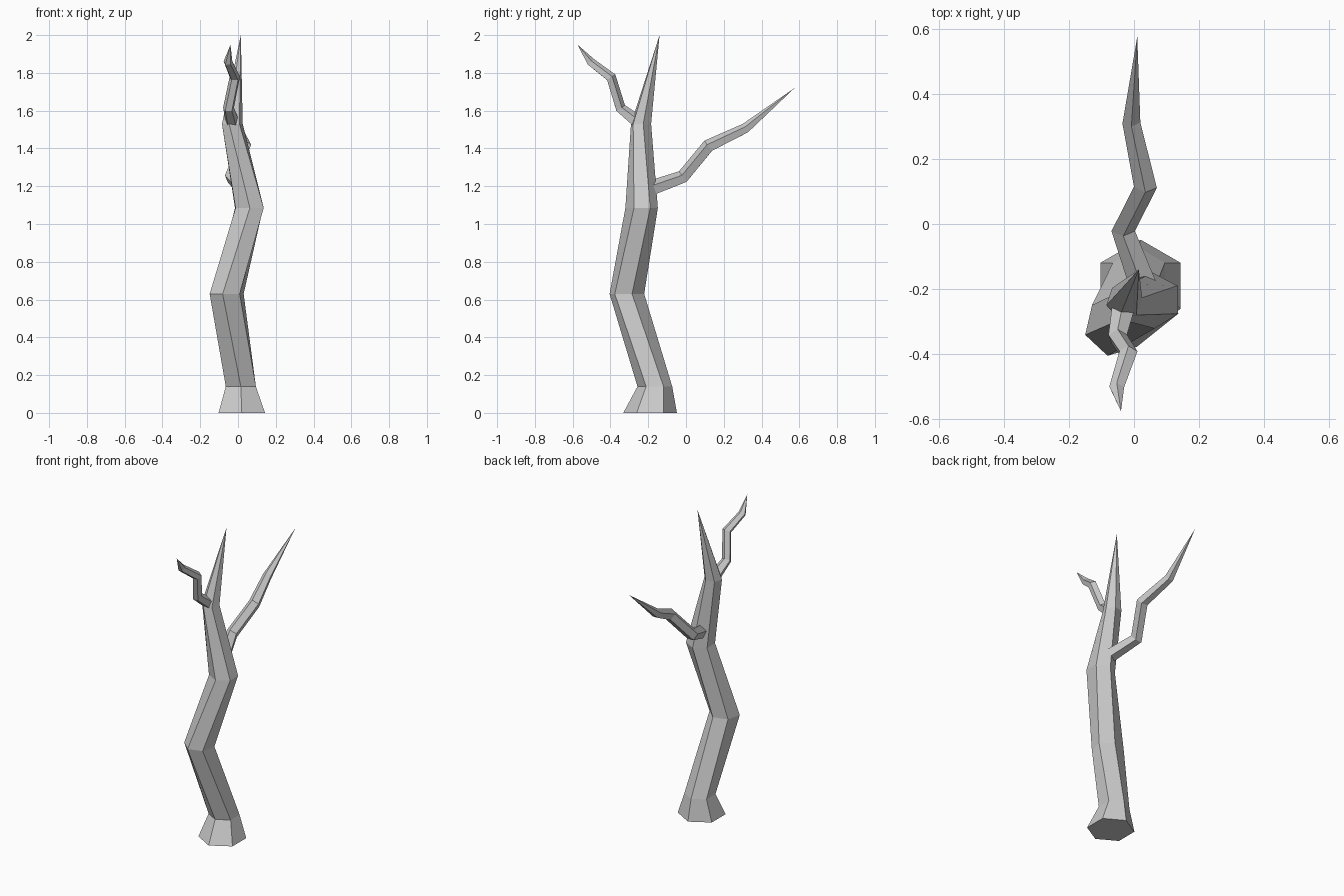
import bpy, bmesh
from math import cos, sin, radians
from mathutils import Vector

if "Cube" in bpy.data.objects:
    bpy.data.objects.remove(bpy.data.objects["Cube"])


def limb(name, rings, tip, sides, level=False):
    """Faceted tapering limb: rings are (centre, radius, phase in degrees)."""
    bm = bmesh.new()
    pts = [Vector(r[0]) for r in rings] + [Vector(tip)]
    loops = []
    for i, (_, radius, phase) in enumerate(rings):
        # ring plane: horizontal, or bisecting the bend
        n = (pts[i + 1] - pts[i]).normalized()
        if i:
            n = (n + (pts[i] - pts[i - 1]).normalized()).normalized()
        if level:
            n = Vector((0, 0, 1))
        u = Vector((1, 0, 0))
        u = (u - n * u.dot(n)).normalized()
        v = n.cross(u)
        loop = []
        for k in range(sides):
            a = radians(phase + 360 * k / sides)
            loop.append(bm.verts.new(pts[i] + radius * (u * cos(a) + v * sin(a))))
        loops.append(loop)
    end = bm.verts.new(pts[-1])
    for k in range(sides):
        j = (k + 1) % sides
        for a, b in zip(loops, loops[1:]):
            bm.faces.new((a[k], a[j], b[j], b[k]))
        bm.faces.new((loops[-1][k], loops[-1][j], end))
    bm.faces.new(loops[0][::-1])
    bmesh.ops.recalc_face_normals(bm, faces=bm.faces)
    mesh = bpy.data.meshes.new(name)
    bm.to_mesh(mesh)
    bm.free()
    obj = bpy.data.objects.new(name, mesh)
    bpy.context.collection.objects.link(obj)
    return obj


# Crooked hexagonal trunk with flared foot
limb("trunk", [
    ((0.02, -0.19, 0.0), 0.142, 30),
    ((0.015, -0.165, 0.14), 0.092, 30),
    ((-0.06, -0.313, 0.63), 0.094, 17),
    ((0.06, -0.235, 1.085), 0.086, 32),
    ((-0.03, -0.238, 1.53), 0.056, 12),
], (0.015, -0.14, 2.0), 6, level=True)

# Long lower branch reaching back
limb("back_branch", [
    ((0.03, -0.19, 1.185), 0.044, -90),
    ((-0.033, -0.015, 1.248), 0.038, -90),
    ((0.035, 0.12, 1.412), 0.037, -90),
    ((-0.008, 0.315, 1.505), 0.029, -90),
], (0.01, 0.575, 1.72), 5)

# Short upper branch reaching forward
limb("front_branch", [
    ((-0.03, -0.25, 1.535), 0.038, 90),
    ((-0.05, -0.348, 1.612), 0.030, 90),
    ((-0.017, -0.398, 1.775), 0.029, 90),
    ((-0.053, -0.505, 1.857), 0.024, 90),
], (-0.04, -0.575, 1.95), 5)
